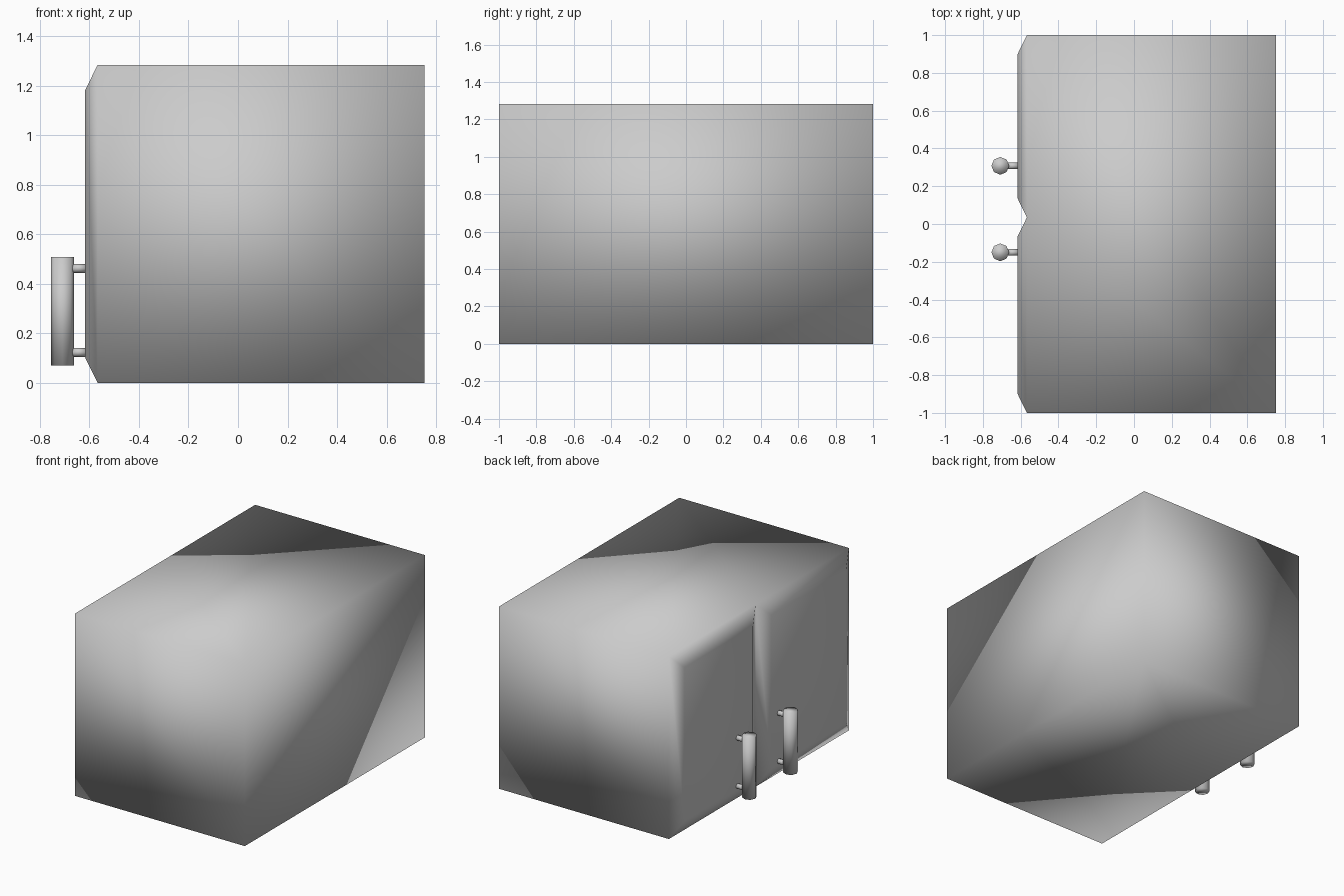
import bpy, bmesh, math
from mathutils import Vector

if "Cube" in bpy.data.objects:
    bpy.data.objects.remove(bpy.data.objects["Cube"])

X0, X1, H, SEAM = -0.567, 0.753, 1.283, 0.035


def finish(name, bm):
    bmesh.ops.recalc_face_normals(bm, faces=bm.faces)
    for f in bm.faces:
        f.smooth = True
    me = bpy.data.meshes.new(name)
    bm.to_mesh(me)
    bm.free()
    ob = bpy.data.objects.new(name, me)
    bpy.context.collection.objects.link(ob)
    return ob


# Cabinet body: box whose -x side is split into two doors with raised, bevelled panels
bm = bmesh.new()
bmesh.ops.create_cube(bm, size=1)
for v in bm.verts:
    v.co = Vector((X1 if v.co.x > 0 else X0, 2 * v.co.y, (v.co.z + 0.5) * H))
side = min(bm.faces, key=lambda f: f.calc_center_median().x)
seam = []
for e in [e for e in side.edges if abs(e.verts[0].co.y - e.verts[1].co.y) > 1]:
    v = bmesh.utils.edge_split(e, e.verts[0], 0.5)[1]
    v.co.y = SEAM
    seam.append(v)
bmesh.utils.face_split(side, seam[0], seam[1])
bm.normal_update()
doors = [f for f in bm.faces if f.normal.x < -0.9]
bmesh.ops.inset_individual(bm, faces=doors, thickness=0.102, depth=0.05,
                           use_even_offset=True)
finish("cabinet_body", bm)


def rod(name, a, b, r):
    a, b = Vector(a), Vector(b)
    bm = bmesh.new()
    bmesh.ops.create_cone(bm, cap_ends=True, segments=8, radius1=r, radius2=r,
                          depth=(b - a).length)
    ob = finish(name, bm)
    ob.location = (a + b) / 2
    ob.rotation_euler = (b - a).to_track_quat('Z', 'Y').to_euler()


# Door handles: upright bar on two short pegs
for side_name, y in (("left", 0.308), ("right", -0.15)):
    rod(f"{side_name}_handle_bar", (-0.708, y, 0.07), (-0.708, y, 0.507), 0.047)
    for peg, z in (("lower", 0.123), ("upper", 0.462)):
        rod(f"{side_name}_{peg}_handle_peg", (-0.67, y, z), (-0.612, y, z), 0.018)
